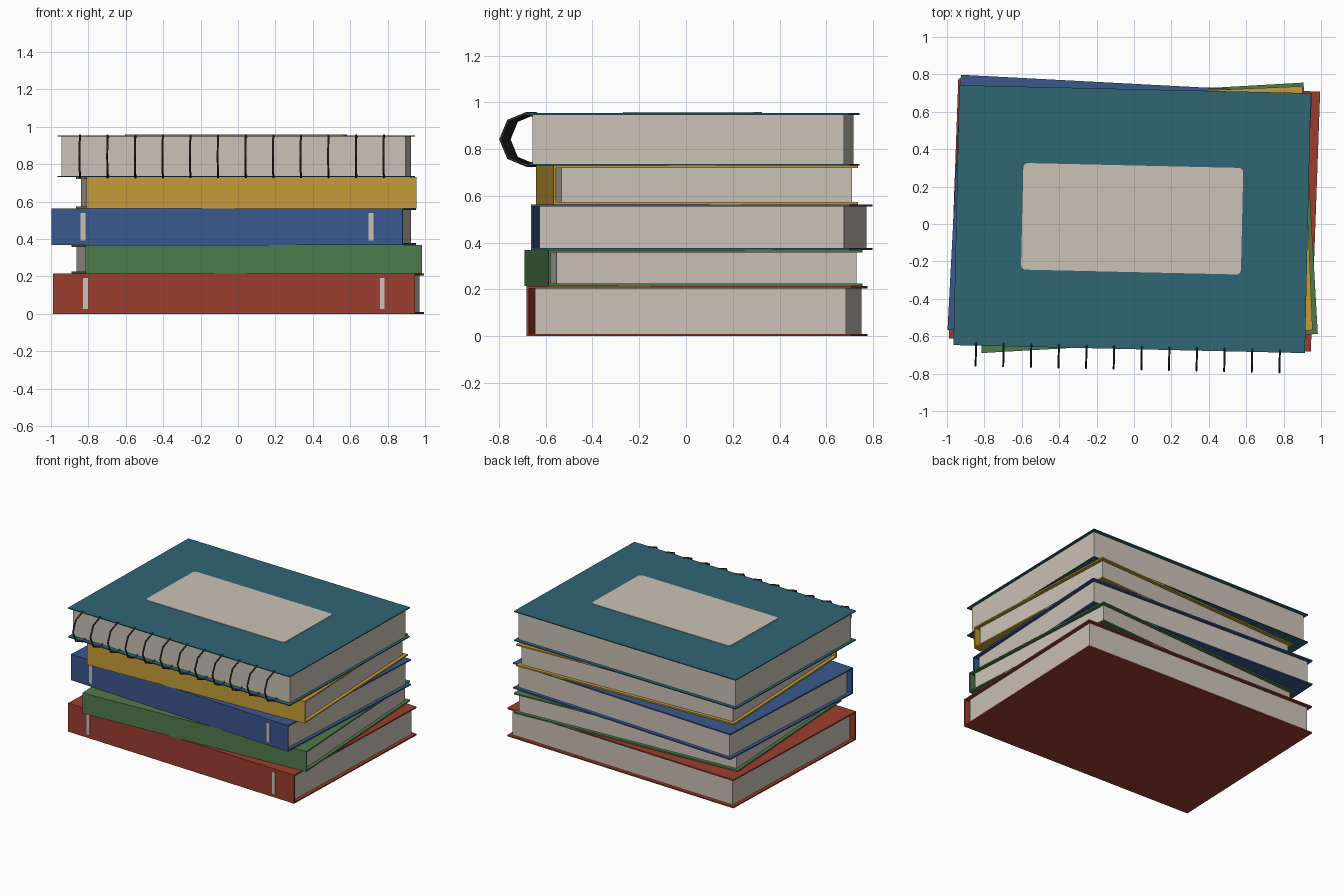
import bpy, bmesh
from math import radians
from mathutils import Matrix

cube = bpy.data.objects.get("Cube")
if cube:
    bpy.data.objects.remove(cube, do_unlink=True)


def material(name, rgb):
    m = bpy.data.materials.new(name)
    m.use_nodes = True
    m.diffuse_color = (*rgb, 1)
    m.node_tree.nodes["Principled BSDF"].inputs["Base Color"].default_value = (*rgb, 1)
    return m


paper = material("cream paper", (0.60, 0.54, 0.47))
red = material("brick red", (0.33, 0.048, 0.029))
green = material("leaf green", (0.08, 0.20, 0.066))
blue = material("denim blue", (0.043, 0.10, 0.27))
yellow = material("mustard yellow", (0.56, 0.34, 0.04))
teal = material("dark teal", (0.03, 0.132, 0.178))
wire = material("dark wire", (0.05, 0.05, 0.05))


def box(name, frame, lo, hi, mat, corner=0):
    """Box between two corners given in the frame of its book."""
    bm = bmesh.new()
    bmesh.ops.create_cube(bm, size=1)
    for v in bm.verts:
        v.co = [l + (c + 0.5) * (h - l) for c, l, h in zip(v.co, lo, hi)]
    if corner:
        upright = [e for e in bm.edges if abs(e.verts[0].co.z - e.verts[1].co.z) > 1e-5]
        bmesh.ops.bevel(bm, geom=upright, offset=corner, segments=4, profile=0.5, affect='EDGES')
    mesh = bpy.data.meshes.new(name)
    bm.to_mesh(mesh)
    bm.free()
    mesh.materials.append(mat)
    obj = bpy.data.objects.new(name, mesh)
    obj.matrix_world = frame
    bpy.context.collection.objects.link(obj)
    return obj


def placed(x, y, z, degrees):
    return Matrix.Translation((x, y, z)) @ Matrix.Rotation(radians(degrees), 4, 'Z')


def covers_and_pages(name, frame, w, d, h, t, side, front, back, mat):
    box(name + "_bottom_cover", frame, (-w, -d, 0), (w, d, t), mat)
    box(name + "_top_cover", frame, (-w, -d, h - t), (w, d, h), mat)
    box(name + "_pages", frame, (-w + side, -d + front, t), (w - side, d - back, h - t), paper)


def hardback(name, mat, x, y, z, degrees, width, depth, h, bands):
    frame = placed(x, y, z, degrees)
    w, d, t = width / 2, depth / 2, 0.01
    covers_and_pages(name, frame, w, d, h, t, 0.025, 0.035, 0.025, mat)
    box(name + "_spine", frame, (-w, -d, t), (w, -d + t, h - t), mat)
    if bands:
        for side, s in (("right", -1), ("left", 1)):
            c = s * 0.82 * w
            box(f"{name}_{side}_band", frame, (c - 0.013, -d - 0.003, 0.025),
                (c + 0.013, -d, h - 0.025), paper)


# Four hardbacks, spines to the front
hardback("red_book", red, 0.003, 0.048, 0, -2.06, 1.936, 1.39, 0.215, True)
hardback("green_book", green, 0.046, 0.033, 0.215, 3.25, 1.80, 1.346, 0.153, False)
hardback("blue_book", blue, -0.0225, 0.067, 0.368, -3.0, 1.88, 1.365, 0.196, True)
hardback("yellow_book", yellow, 0.045, 0.0475, 0.564, 2.4, 1.767, 1.305, 0.166, False)

# Ring-bound notebook on top
frame = placed(-0.01, 0.026, 0.73, -1.3)
w, d, h = 0.94, 0.695, 0.224
covers_and_pages("notebook", frame, w, d, h, 0.007, 0.02, 0.033, 0.025, teal)
box("notebook_label", frame, (-0.588, -0.283, h), (0.588, 0.287, h + 0.004), paper, 0.025)

# Binding rings
for i in range(12):
    bpy.ops.mesh.primitive_torus_add(major_segments=8, minor_segments=6,
                                     major_radius=0.112, minor_radius=0.006)
    ring = bpy.context.object
    ring.name = f"binding_ring_{i + 1}"
    ring.data.materials.append(wire)
    ring.matrix_world = (frame @ Matrix.Translation((-0.819 + i * 0.1477, -d + 0.006, h / 2))
                         @ Matrix.Rotation(radians(90), 4, 'Y'))
